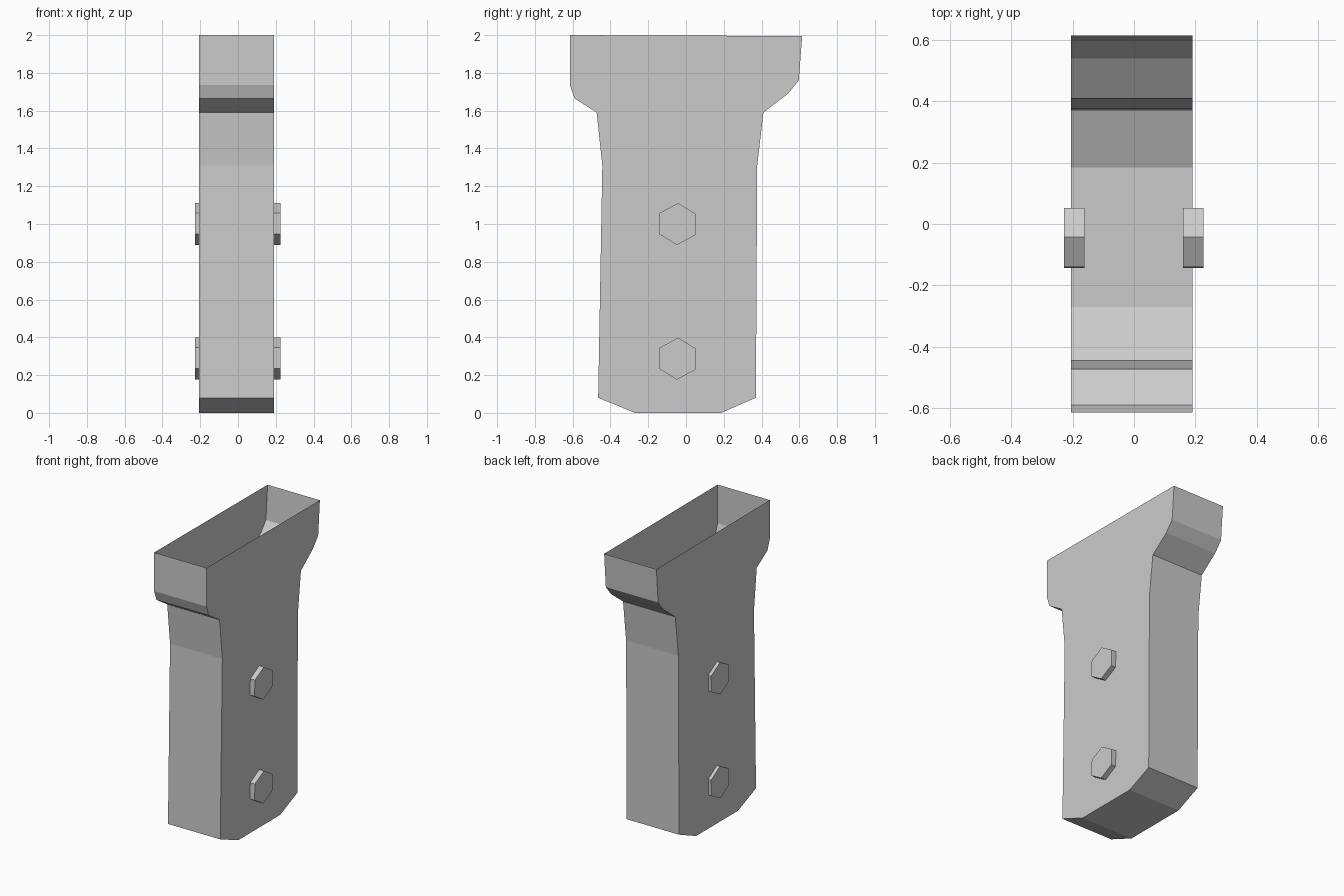
import bpy
import bmesh
from math import sin, cos, pi

cube = bpy.data.objects.get("Cube")
if cube:
    bpy.data.objects.remove(cube, do_unlink=True)

# Single flat grey
grey = bpy.data.materials.new("grey")
grey.use_nodes = True
colour = (0.6, 0.6, 0.6, 1)
grey.diffuse_color = colour
grey.node_tree.nodes["Principled BSDF"].inputs["Base Color"].default_value = colour


def extrude_profile(name, outline, x0, x1, open_first_edge=False):
    """Sweep a (y, z) outline along x; optionally leave its first edge open."""
    bm = bmesh.new()
    near = [bm.verts.new((x0, y, z)) for y, z in outline]
    far = [bm.verts.new((x1, y, z)) for y, z in outline]
    bm.faces.new(near)
    bm.faces.new(far[::-1])
    count = len(outline)
    for i in range(1 if open_first_edge else 0, count):
        j = (i + 1) % count
        bm.faces.new((near[j], near[i], far[i], far[j]))
    mesh = bpy.data.meshes.new(name)
    bm.to_mesh(mesh)
    bm.free()
    mesh.materials.append(grey)
    obj = bpy.data.objects.new(name, mesh)
    bpy.context.collection.objects.link(obj)
    return obj


# Hollow grip shell, open at the top
grip_outline = [
    (-0.615, 2.0), (0.615, 1.995), (0.597, 1.76), (0.54, 1.69),
    (0.41, 1.59), (0.377, 1.31), (0.37, 0.08), (0.185, 0.0),
    (-0.27, 0.0), (-0.465, 0.08), (-0.443, 1.31), (-0.473, 1.59),
    (-0.59, 1.665), (-0.615, 1.735),
]
extrude_profile("grip_shell", grip_outline, -0.206, 0.191, open_first_edge=True)

# Hexagonal bolts through both side walls
for level, z in (("lower", 0.287), ("upper", 1.0)):
    hexagon = [(-0.045 + 0.111 * sin(k * pi / 3 + 0.03),
                z + 0.111 * cos(k * pi / 3 + 0.03)) for k in range(6)]
    for side, x0, x1 in (("right", -0.228, -0.162), ("left", 0.16, 0.226)):
        extrude_profile(f"{level}_{side}_bolt", hexagon, x0, x1)

# Outward normals: the open shell runs clockwise in y-z, as do the bolts
for obj in bpy.context.collection.objects:
    if obj.type == "MESH" and obj.name.endswith(("shell", "bolt")):
        bm = bmesh.new()
        bm.from_mesh(obj.data)
        bmesh.ops.recalc_face_normals(bm, faces=bm.faces)
        bm.to_mesh(obj.data)
        bm.free()
